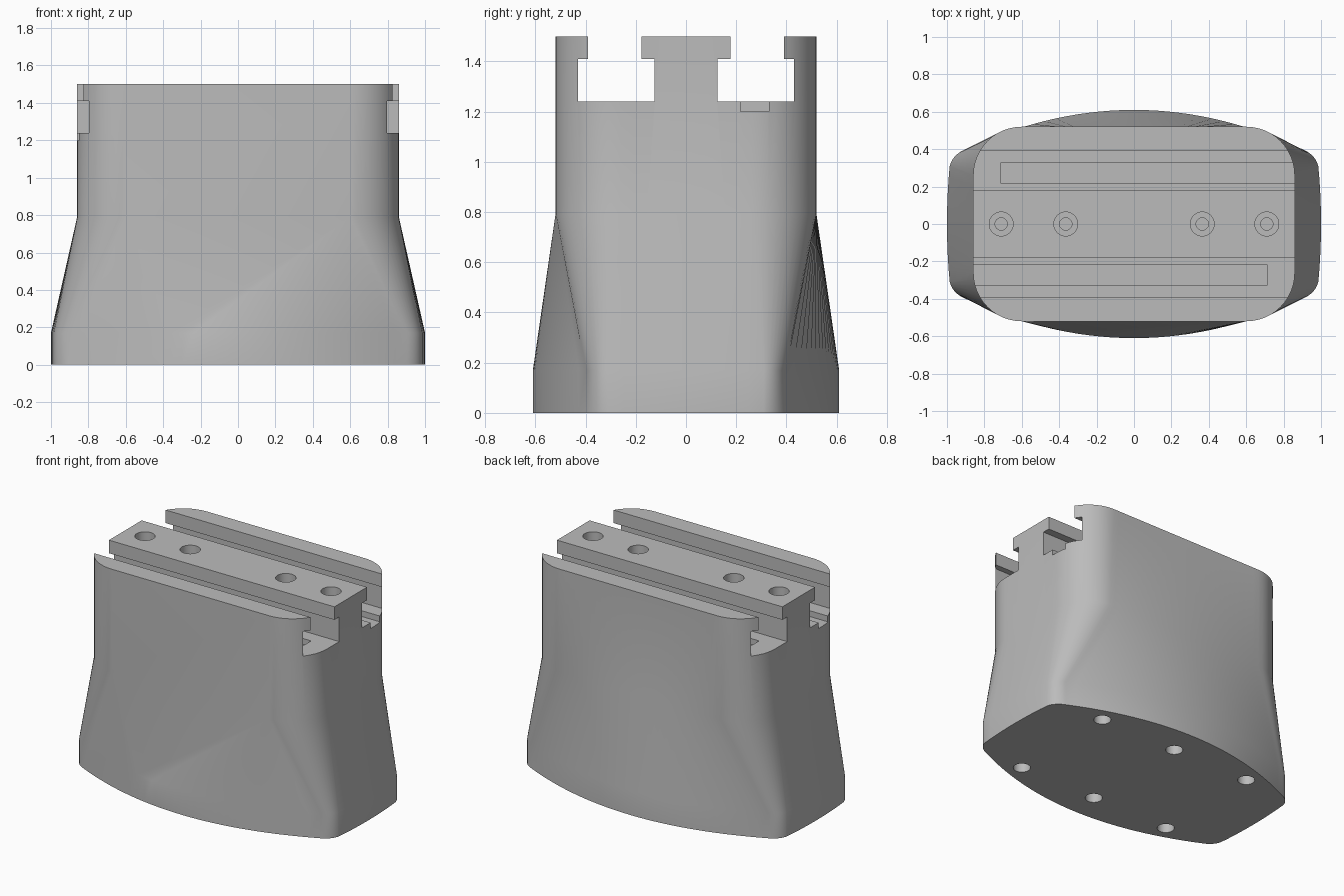
import bpy, bmesh, math
from math import radians, cos, sin
from mathutils import Vector

cube = bpy.data.objects.get("Cube")
if cube:
    bpy.data.objects.remove(cube, do_unlink=True)

grey = bpy.data.materials.new("plain grey")
grey.use_nodes = True
colour = (0.5, 0.5, 0.5, 1)
grey.diffuse_color = colour
grey.node_tree.nodes["Principled BSDF"].inputs["Base Color"].default_value = colour


def make_object(name, bm):
    mesh = bpy.data.meshes.new(name)
    bmesh.ops.recalc_face_normals(bm, faces=bm.faces)
    bm.to_mesh(mesh)
    bm.free()
    mesh.materials.append(grey)
    obj = bpy.data.objects.new(name, mesh)
    bpy.context.collection.objects.link(obj)
    return obj


def half_outline(fan):
    """Matching foot and neck points for one long side, one end and their corners."""
    foot, neck = [], []
    for i in range(30):                       # bowed long side
        x = -0.9 + 1.8 * i / 30
        foot.append((x, 0.26 * x * x - 0.61))
        neck_x = (-0.6 if x < -0.31 else 0.6) if fan else x / 1.5
        neck.append((neck_x, -0.52))
    a, b, c = Vector((0.9, -0.4)), Vector((0.97, -0.37)), Vector((0.985, -0.31))
    for i in range(12):                       # rounded corner
        t = i / 12
        foot.append(tuple(a * (1 - t) ** 2 + b * 2 * t * (1 - t) + c * t * t))
        ang = radians(90 * t - 90)
        neck.append((0.6 + 0.26 * cos(ang), -0.26 + 0.26 * sin(ang)))
    for i in range(10):                       # short end
        y = -0.31 + 0.62 * i / 10
        foot.append((1 - 0.15 * y * y, y))
        neck.append((0.86, y * 0.26 / 0.31))
    a, b, c = [Vector((p.x, -p.y)) for p in (c, b, a)]
    for i in range(12):                       # second corner
        t = i / 12
        foot.append(tuple(a * (1 - t) ** 2 + b * 2 * t * (1 - t) + c * t * t))
        ang = radians(90 * t)
        neck.append((0.6 + 0.26 * cos(ang), 0.26 + 0.26 * sin(ang)))
    return foot, neck


# Body: upright foot, tapered middle and upright neck
front_foot, front_neck = half_outline(True)
back_foot, back_neck = half_outline(False)
foot = front_foot + [(-x, -y) for x, y in back_foot]
neck = front_neck + [(-x, -y) for x, y in back_neck]
bm = bmesh.new()
rings = [[bm.verts.new((x, y, z)) for x, y in outline]
         for outline, z in ((foot, 0), (foot, 0.17), (neck, 0.79), (neck, 1.5))]
for low, high in zip(rings, rings[1:]):
    for i in range(len(low)):
        j = (i + 1) % len(low)
        bm.faces.new((low[i], low[j], high[j], high[i]))
bm.faces.new(rings[0])
bm.faces.new(rings[-1])
bmesh.ops.remove_doubles(bm, verts=bm.verts, dist=0.0005)
body = make_object("rail_block", bm)


def cut(bm):
    cutter = make_object("cutter", bm)
    cutter.hide_render = True
    mod = body.modifiers.new("cut", 'BOOLEAN')
    mod.operation, mod.solver, mod.object = 'DIFFERENCE', 'EXACT', cutter
    bpy.context.view_layer.objects.active = body
    bpy.ops.object.modifier_apply(modifier=mod.name)
    bpy.data.objects.remove(cutter, do_unlink=True)


def prism(profile, x0, x1):
    """Extrude a (y, z) profile along x."""
    bm = bmesh.new()
    face = bm.faces.new([bm.verts.new((x0, y, z)) for y, z in profile])
    out = bmesh.ops.extrude_face_region(bm, geom=[face])["geom"]
    bmesh.ops.translate(bm, vec=(x1 - x0, 0, 0),
                        verts=[v for v in out if isinstance(v, bmesh.types.BMVert)])
    return bm


def drill(x, y, z0, z1, radius):
    bm = bmesh.new()
    bmesh.ops.create_cone(bm, cap_ends=True, segments=32, radius1=radius,
                          radius2=radius, depth=z1 - z0)
    bmesh.ops.translate(bm, verts=bm.verts, vec=(x, y, (z0 + z1) / 2))
    cut(bm)


# T-shaped slots, each with a shallow floor groove open at one end
for s in (-1, 1):
    slot = [(0.125, 1.24), (0.43, 1.24), (0.43, 1.41), (0.39, 1.41),
            (0.39, 1.6), (0.178, 1.6), (0.178, 1.41), (0.125, 1.41)]
    cut(prism([(s * y, z) for y, z in slot], -1.2, 1.2))
    groove = [(0.217, 1.2), (0.33, 1.2), (0.33, 1.3), (0.217, 1.3)]
    cut(prism([(s * y, z) for y, z in groove], -0.71 * s, 1.2 * s))

# Counterbored screw holes in the centre rail
for x in (-0.71, -0.365, 0.365, 0.71):
    drill(x, 0, 1.43, 1.6, 0.064)
    drill(x, 0, 1.2, 1.5, 0.033)

# Blind holes in the underside
for x in (-0.6, 0, 0.6):
    for y in (-0.4, 0.4):
        drill(x, y, -0.1, 0.15, 0.055)

bpy.ops.object.select_all(action='DESELECT')
body.select_set(True)
bpy.context.view_layer.objects.active = body
bpy.ops.object.shade_smooth_by_angle(angle=radians(30))
